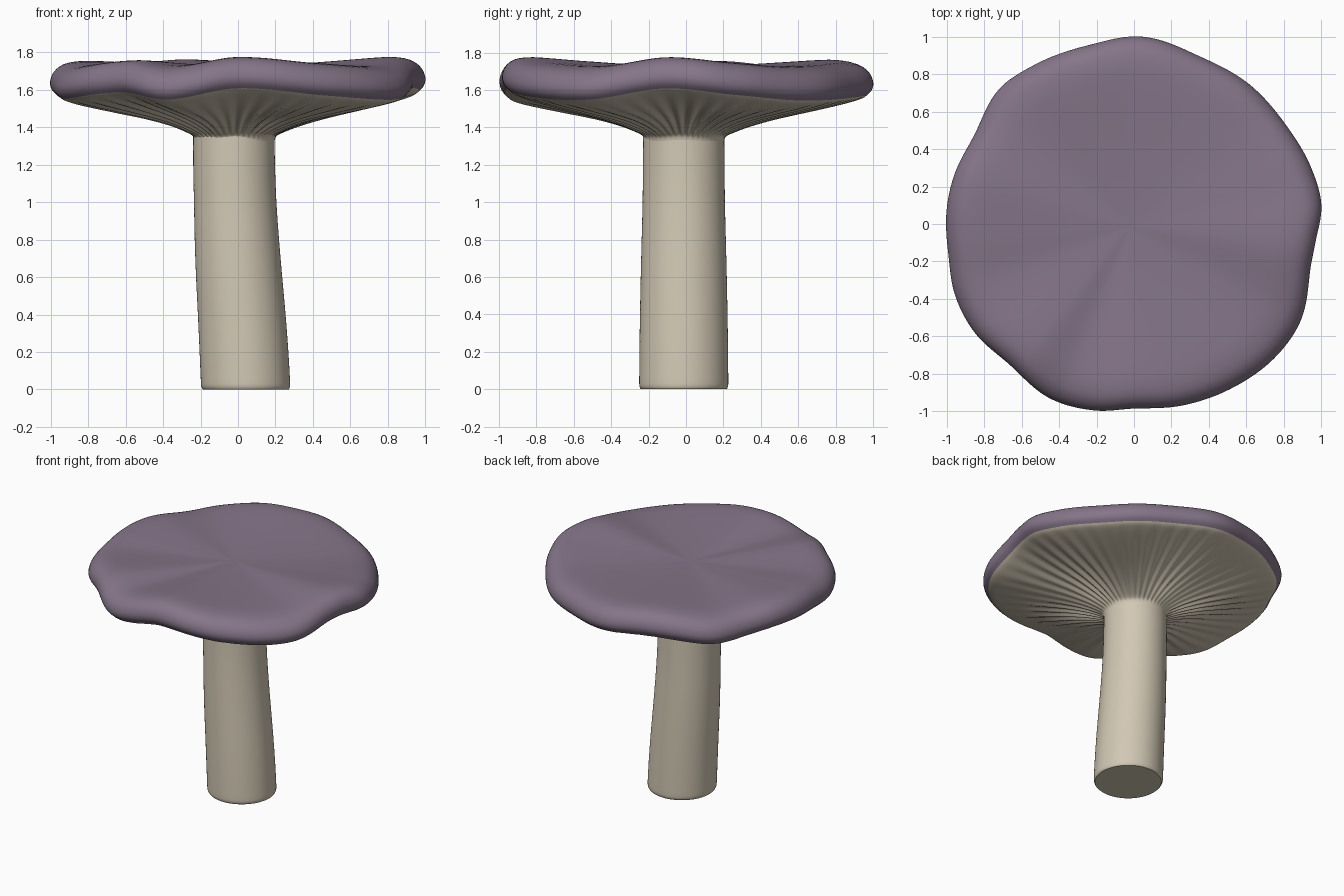
import bpy, bmesh, math

if "Cube" in bpy.data.objects:
    bpy.data.objects.remove(bpy.data.objects["Cube"])

def material(name, col):
    m = bpy.data.materials.new(name)
    m.diffuse_color = (*col, 1)
    m.use_nodes = True
    m.node_tree.nodes["Principled BSDF"].inputs["Base Color"].default_value = m.diffuse_color
    return m

PURPLE = material("dusty purple", (0.235, 0.178, 0.25))
CREAM = material("cream", (0.64, 0.575, 0.455))
SEG = 288

def hermite(a, b, c, d, xa, xb, xc, xd, x):
    # cubic through b and c with slopes from their neighbours
    h = xc - xb
    t = (x - xb) / h
    m0 = (c - a) / (xc - xa) * h
    m1 = (d - b) / (xd - xb) * h
    return ((2*t**3 - 3*t*t + 1) * b + (t**3 - 2*t*t + t) * m0
            + (3*t*t - 2*t**3) * c + (t**3 - t*t) * m1)

def periodic(points):
    # smooth closed function of an angle in degrees
    pts = sorted(points)
    n = len(pts)
    ext = [(x + 360 * k, y) for k in (-1, 0, 1) for x, y in pts]
    def f(x):
        x %= 360
        i = max(j for j in range(len(ext)) if ext[j][0] <= x)
        q = ext[i-1:i+3]
        return hermite(*[p[1] for p in q], *[p[0] for p in q], x)
    return f

def smooth_path(pts, steps):
    # Catmull-Rom through the profile points
    p = [pts[0]] + pts + [pts[-1]]
    out = []
    for i in range(1, len(p) - 2):
        for s in range(steps):
            t = s / steps
            out.append(tuple(hermite(*[p[i + k][j] for k in (-1, 0, 1, 2)],
                                     -1, 0, 1, 2, t) for j in range(len(pts[0]))))
    return out + [pts[-1]]

def loft(name, rings, mat, cap_first=False, cap_last=False):
    bm = bmesh.new()
    vs = [[bm.verts.new(c) for c in ring] for ring in rings]
    n = len(vs[0])
    for a, b in zip(vs, vs[1:]):
        for i in range(n):
            j = (i + 1) % n
            bm.faces.new((a[i], a[j], b[j], b[i]))
    for ring, on in ((vs[0], cap_first), (vs[-1], cap_last)):
        if on:
            bm.faces.new(ring)
    bmesh.ops.recalc_face_normals(bm, faces=bm.faces)
    me = bpy.data.meshes.new(name)
    bm.to_mesh(me)
    bm.free()
    ob = bpy.data.objects.new(name, me)
    bpy.context.collection.objects.link(ob)
    me.materials.append(mat)
    for f in me.polygons:
        f.use_smooth = True
    return ob

# Lobed outline of the cap seen from above
outline = [(1.0, .1), (.95, .29), (.81, .53), (.61, .75), (.35, .895), (.04, 1.0),
           (-.24, .955), (-.53, .85), (-.72, .72), (-.85, .48), (-.96, .26), (-1.0, .075),
           (-.99, -.17), (-.955, -.38), (-.85, -.58), (-.665, -.75), (-.45, -.93),
           (-.21, -.995), (0, -.985), (.25, -.97), (.515, -.88), (.755, -.71),
           (.89, -.515), (.94, -.25), (.97, -.09)]
R = periodic([(math.degrees(math.atan2(y, x)) % 360, math.hypot(x, y)) for x, y in outline])

# Height wave of the rim
W = periodic([(17, 0), (43, -.03), (88, 0), (112, .02), (140, -.025), (165, .01), (185, 0),
              (202, -.02), (231, .015), (248, -.025), (270, .038), (300, -.005),
              (328, -.025), (353, .038)])
angles = [360 * i / SEG for i in range(SEG)]
radii = [R(a) for a in angles]
waves = [W(a) for a in angles]

def cap_ring(f, z, gill=0.0):
    ring = []
    for i, a in enumerate(angles):
        t = math.radians(a)
        r = f * (1 + (radii[i] - 1) * min(f, 1))
        dz = waves[i] * f ** 1.5
        # gill ridges of irregular depth
        dz += gill * math.cos(48 * t) * (0.7 + 0.3 * math.sin(5 * t + 1))
        ring.append((r * math.cos(t) - .022 * (1 - f),
                     r * math.sin(t) - .012 * (1 - f), z + dz))
    return ring

# Cap: dished top and rounded rim
top = [(.004, 1.727), (.2, 1.729), (.4, 1.734), (.6, 1.741), (.75, 1.746), (.85, 1.745),
       (.93, 1.729), (.98, 1.69), (1.0, 1.64), (.993, 1.60), (.968, 1.572)]
loft("cap", [cap_ring(f, z) for f, z in smooth_path(top, 3)], PURPLE, cap_first=True)

# Gills: ridged, flaring underside
under = [(.968, 1.572, 0), (.94, 1.555, .001), (.85, 1.53, .004), (.7, 1.497, .007),
         (.5, 1.455, .010), (.36, 1.416, .010), (.27, 1.38, .007), (.225, 1.355, .003),
         (.215, 1.33, 0)]
loft("gills", [cap_ring(f, z, g) for f, z, g in smooth_path(under, 3)], CREAM)

# Stem: slightly bent and wider at the foot (z, centre x, radius)
stem = [(.0, .042, .228), (.015, .041, .237), (.06, .039, .238), (.2, .032, .237),
        (.4, .02, .234), (.6, .006, .23), (.8, -.006, .225), (1.0, -.015, .22),
        (1.2, -.021, .218), (1.36, -.022, .217)]
rings = [[(cx + r * math.cos(math.radians(a)), -.012 + r * math.sin(math.radians(a)), z)
          for a in angles[::4]] for z, cx, r in smooth_path(stem, 2)]
loft("stem", rings, CREAM, cap_first=True)

# Keep the foot edge crisp
for ob in bpy.data.objects:
    ob.select_set(ob.name == "stem")
bpy.context.view_layer.objects.active = bpy.data.objects["stem"]
bpy.ops.object.shade_smooth_by_angle(angle=math.radians(40))
